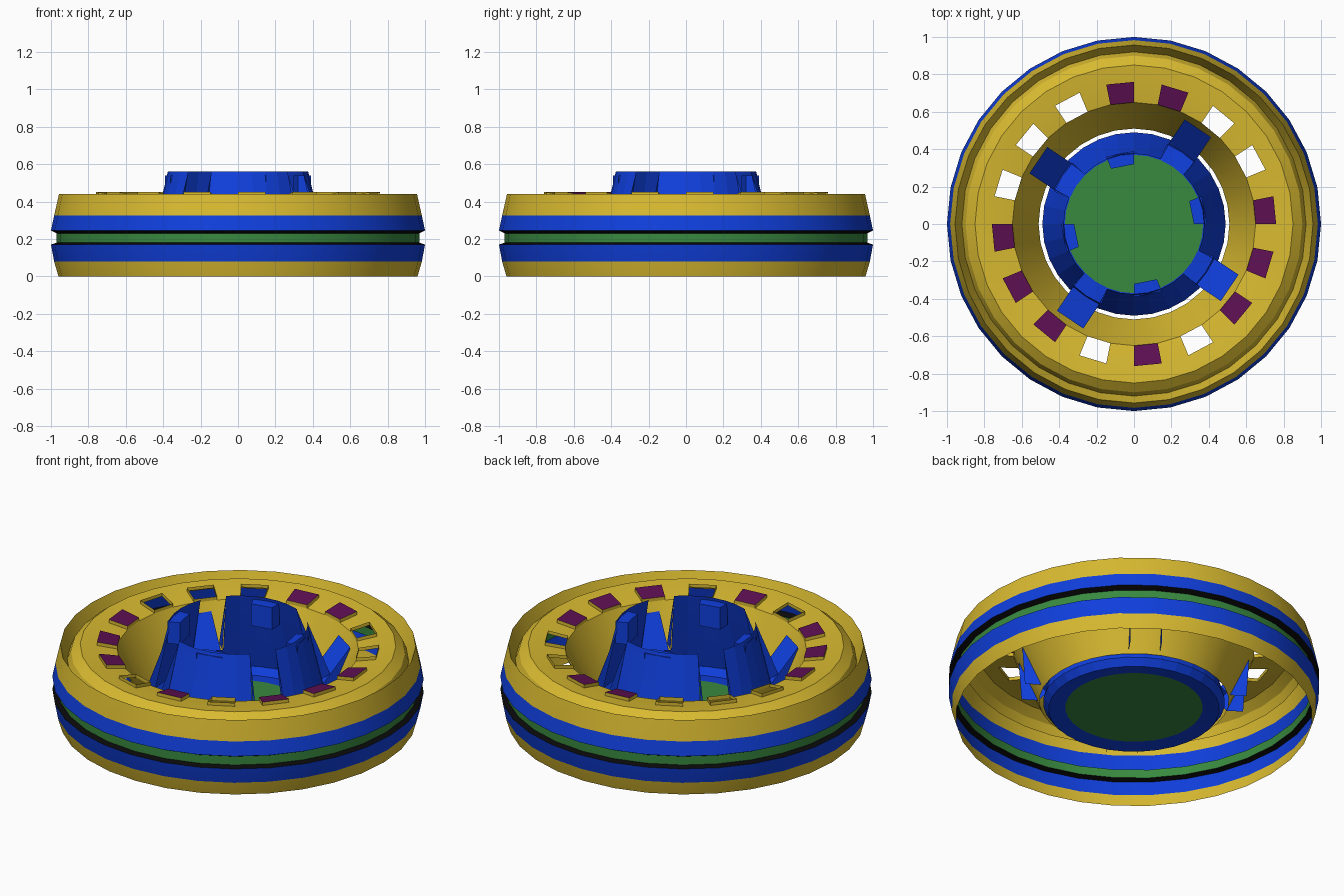
import bpy
import math
from mathutils import Vector

SEG = 32
STEP = math.tau / SEG

if "Cube" in bpy.data.objects:
    bpy.data.objects.remove(bpy.data.objects["Cube"], do_unlink=True)


def material(name, rgb):
    mat = bpy.data.materials.new(name)
    mat.use_nodes = True
    mat.diffuse_color = (*rgb, 1)
    mat.node_tree.nodes["Principled BSDF"].inputs["Base Color"].default_value = (*rgb, 1)
    return mat


YELLOW, BLUE, GREEN, BLACK, PURPLE = range(5)
PALETTE = [
    material("golden yellow", (0.69, 0.49, 0.03)),
    material("strong blue", (0.005, 0.05, 0.73)),
    material("leaf green", (0.04, 0.25, 0.05)),
    material("black", (0.003, 0.003, 0.003)),
    material("dark purple", (0.11, 0.005, 0.085)),
]


def polar(r, angle, z, side=0.0):
    """Point at a radius and angle, shifted sideways along the tangent."""
    c, s = math.cos(angle), math.sin(angle)
    return Vector((r * c - side * s, r * s + side * c, z))


def build(name, faces, smooth=None):
    """Make an object from (corner points, colour) pairs, welding shared corners."""
    verts, lookup, polys, colours = [], {}, [], []
    for points, colour in faces:
        poly = []
        for p in points:
            key = tuple(round(v, 5) for v in p)
            if key not in lookup:
                lookup[key] = len(verts)
                verts.append(p)
            poly.append(lookup[key])
        polys.append(poly)
        colours.append(colour)
    mesh = bpy.data.meshes.new(name)
    mesh.from_pydata(verts, [], polys)
    for mat in PALETTE:
        mesh.materials.append(mat)
    for poly, colour in zip(mesh.polygons, colours):
        poly.material_index = colour
    obj = bpy.data.objects.new(name, mesh)
    bpy.context.collection.objects.link(obj)
    if smooth:
        bpy.ops.object.select_all(action="DESELECT")
        obj.select_set(True)
        bpy.context.view_layer.objects.active = obj
        bpy.ops.object.shade_smooth_by_angle(angle=math.radians(smooth))
    return obj


def lathe(profile, colours, skip=lambda band, seg: False):
    """Faces of a turned profile of (radius, height), one colour per band."""
    faces = []
    for band, colour in enumerate(colours):
        (r1, z1), (r2, z2) = profile[band], profile[band + 1]
        for seg in range(SEG):
            if not skip(band, seg):
                a, b = seg * STEP, (seg + 1) * STEP
                faces.append(([polar(r1, a, z1), polar(r1, b, z1),
                               polar(r2, b, z2), polar(r2, a, z2)], colour))
    return faces


# Outer banded wall and rolled rim
wall = [(0.96, 0), (0.983, 0.08), (1.0, 0.17), (0.97, 0.18), (0.97, 0.23),
        (1.0, 0.245), (0.983, 0.325), (0.957, 0.44), (0.92, 0.35), (0.90, 0.40), (0.85, 0.44)]
build("outer_wall", lathe(wall, [YELLOW, BLUE, BLACK, GREEN, BLACK, BLUE] + [YELLOW] * 4), 15)

# Upper ring with every second segment opened, then the funnel
OUTER, INNER = (0.76, 0.43), (0.65, 0.41)
ring = [(0.85, 0.44), OUTER, INNER, (0.51, 0.10)]
build("ring_and_funnel", lathe(ring, [YELLOW] * 3, lambda band, seg: band == 1 and seg % 2 == 0), 15)

# Raised window frames; some are open, the others hold a purple pane
OPEN = (2, 4, 10, 12, 14, 22, 26)
frames, panes = [], []
lift = Vector((0, 0, 0.02))
for seg in range(0, SEG, 2):
    a, b = seg * STEP, (seg + 1) * STEP
    low = [polar(OUTER[0], a, OUTER[1]), polar(OUTER[0], b, OUTER[1]),
           polar(INNER[0], b, INNER[1]), polar(INNER[0], a, INNER[1])]
    high = [p + lift for p in low]
    for i in range(4):
        j = (i + 1) % 4
        frames.append(([low[i], low[j], high[j], high[i]], YELLOW))
    if seg not in OPEN:
        panes.append((high, PURPLE))
build("window_frames", frames)
build("window_panes", panes)


def in_gap(seg):
    return seg % 8 in (4, 5)


# Central cup and its crown, with four gaps for the petals
cup = [(0.37, 0.06), (0.46, 0.05), (0.49, 0.09), (0.46, 0.20), (0.375, 0.56)]
build("cup_and_crown", lathe(cup, [BLUE] * 4, lambda band, seg: band == 3 and in_gap(seg)), 8)

# Green floor of the cup
build("cup_floor", [([polar(0.37, i * STEP, 0.06) for i in range(SEG)], GREEN)])

# Petals leaning outward from the gaps, with side flaps, and tabs inside the crown
petals, tabs = [], []
for quarter in range(4):
    angle = 5 * STEP + quarter * math.pi / 2
    half = 0.085
    petals.append(([polar(0.46, angle, 0.17, -half), polar(0.46, angle, 0.17, half),
                    polar(0.615, angle, 0.36, half), polar(0.615, angle, 0.36, -half)], BLUE))
    for side in (-half, half):
        petals.append(([polar(0.46, angle, 0.17, side), polar(0.615, angle, 0.36, side),
                        polar(0.60, angle, 0.12, side), polar(0.51, angle, 0.12, side)], BLUE))
        # Side wings closing the gap between petal and crown
        petals.append(([polar(0.45, angle, 0.20, side), polar(0.50, angle, 0.22, side),
                        polar(0.37, angle, 0.55, side * 0.87)], BLUE))
    a0 = quarter * math.pi / 2
    a1 = a0 + 2 * STEP
    tab = [[polar(r, a, z) for r, a in ((0.39, a0), (0.32, a0), (0.32, a1), (0.39, a1))]
           for z in (0.41, 0.54)]
    for i in range(3):
        tabs.append(([tab[0][i], tab[0][i + 1], tab[1][i + 1], tab[1][i]], BLUE))
    tabs += [(tab[0], BLUE), (tab[1], BLUE)]
build("petals", petals)
build("crown_tabs", tabs)
